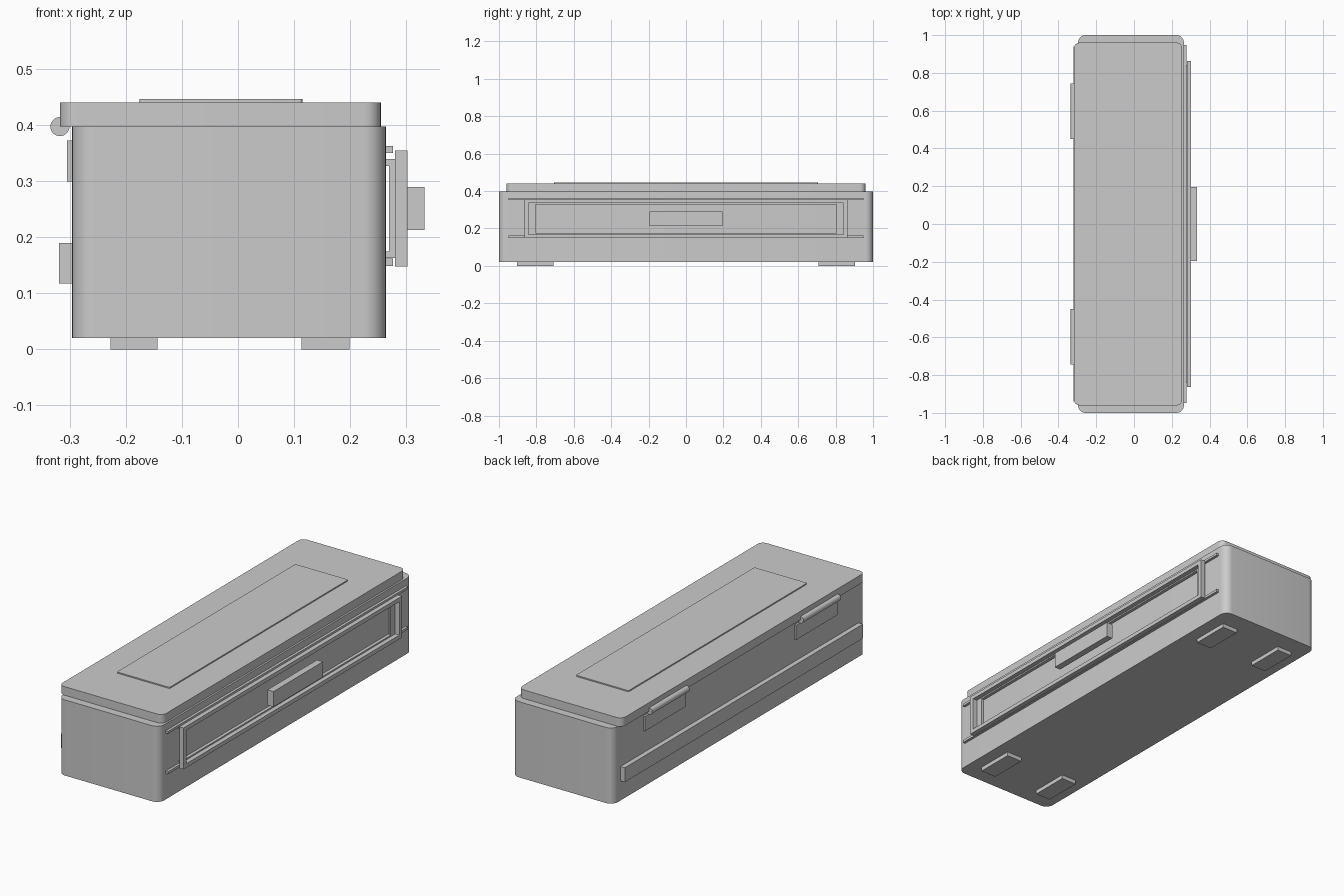
import bpy, bmesh, math

if "Cube" in bpy.data.objects:
    bpy.data.objects.remove(bpy.data.objects["Cube"])


def finish(name, bm, smooth=False):
    bmesh.ops.recalc_face_normals(bm, faces=bm.faces)
    mesh = bpy.data.meshes.new(name)
    bm.to_mesh(mesh)
    bm.free()
    obj = bpy.data.objects.new(name, mesh)
    bpy.context.collection.objects.link(obj)
    if smooth:
        bpy.ops.object.select_all(action='DESELECT')
        obj.select_set(True)
        bpy.context.view_layer.objects.active = obj
        bpy.ops.object.shade_smooth_by_angle(angle=math.radians(30))
    return obj


def box(name, x, y, z, radius=0.0):
    """Box from (min, max) ranges; radius rounds the vertical edges."""
    bm = bmesh.new()
    bmesh.ops.create_cube(bm, size=1)
    for v in bm.verts:
        v.co = [r[0] if c < 0 else r[1] for c, r in zip(v.co, (x, y, z))]
    if radius:
        edges = [e for e in bm.edges
                 if abs(e.verts[0].co.z - e.verts[1].co.z) > 1e-5]
        bmesh.ops.bevel(bm, geom=edges, offset=radius, segments=8,
                        profile=0.5, affect='EDGES')
    return finish(name, bm, radius > 0)


def frame(name, x, y_half, z, side, bar, post_x=None):
    """Rectangular frame of two bars and two posts."""
    y = (-y_half, y_half)
    box(name + "_bottom", x, y, (z[0], z[0] + bar))
    box(name + "_top", x, y, (z[1] - bar, z[1]))
    for s, label in ((-1, "front"), (1, "rear")):
        ys = sorted((s * y_half, s * (y_half - side)))
        box(f"{name}_{label}_post", post_x or x, ys, (z[0] + bar, z[1] - bar))


# Main body, lid and raised lid panel
box("body", (-0.296, 0.264), (-1, 1), (0.02, 0.398), 0.04)
box("lid", (-0.318, 0.255), (-0.96, 0.96), (0.398, 0.441), 0.03)
box("lid_panel", (-0.176, 0.115), (-0.705, 0.705), (0.440, 0.447), 0.006)

# Sliding rails on the right side
box("upper_rail", (0.263, 0.277), (-0.948, 0.948), (0.351, 0.363))
box("lower_rail", (0.263, 0.277), (-0.948, 0.948), (0.149, 0.162))

# Outer door frame, recessed inner frame and handle
frame("door_frame", (0.28, 0.303), 0.863, (0.148, 0.355), 0.022, 0.02)
frame("inner_frame", (0.263, 0.28), 0.841, (0.163, 0.340), 0.036, 0.012,
      (0.27, 0.28))
box("handle", (0.300, 0.333), (-0.195, 0.195), (0.213, 0.290))

# Long strip across the back
box("back_strip", (-0.32, -0.295), (-0.94, 0.94), (0.118, 0.190))

for s, label in ((-1, "front"), (1, "rear")):
    # Hinge barrel and plate
    bm = bmesh.new()
    bmesh.ops.create_cone(bm, cap_ends=True, segments=32, radius1=0.017,
                          radius2=0.017, depth=0.295)
    barrel = finish(f"{label}_hinge_barrel", bm, True)
    barrel.rotation_euler.x = math.pi / 2
    barrel.location = (-0.318, s * 0.5975, 0.398)
    box(f"{label}_hinge_plate", (-0.305, -0.295),
        sorted((s * 0.435, s * 0.76)), (0.30, 0.373))
    # Feet
    for x, side in (((-0.228, -0.144), "left"), ((0.113, 0.199), "right")):
        box(f"{label}_{side}_foot", x, sorted((s * 0.708, s * 0.903)),
            (0, 0.021))
